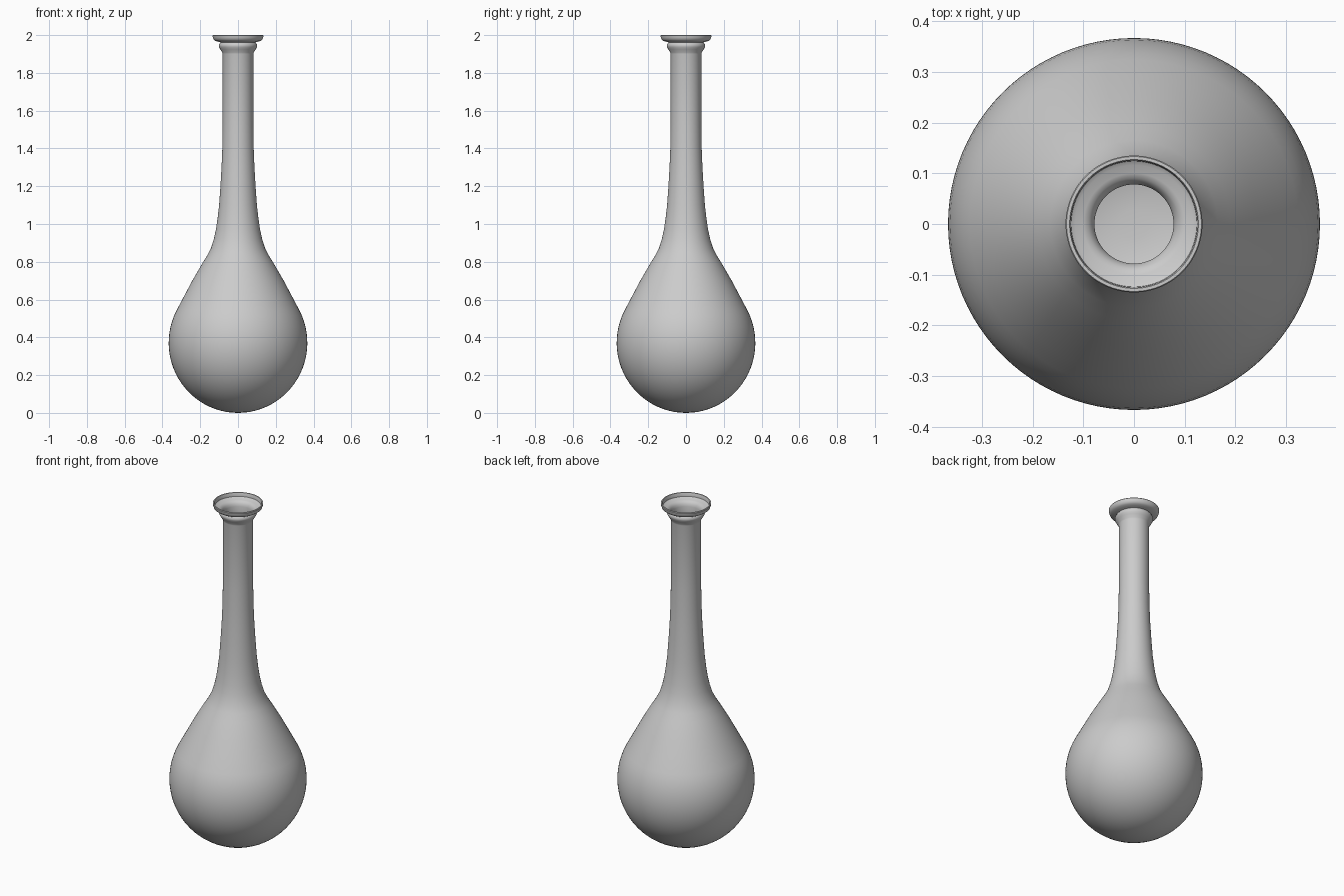
import bpy
import bmesh
import math

cube = bpy.data.objects.get("Cube")
if cube:
    bpy.data.objects.remove(cube, do_unlink=True)

SEGMENTS = 96
WALL = 0.003


def make_material(name, color):
    mat = bpy.data.materials.new(name)
    mat.use_nodes = True
    mat.diffuse_color = color
    mat.node_tree.nodes["Principled BSDF"].inputs["Base Color"].default_value = color
    return mat


def lathe(name, profile, mat):
    """Spin a list of (radius, height) points around the z axis."""
    bm = bmesh.new()
    verts = [bm.verts.new((r, 0, z)) for r, z in profile]
    edges = [bm.edges.new(pair) for pair in zip(verts, verts[1:])]
    bmesh.ops.spin(bm, geom=verts + edges, cent=(0, 0, 0), axis=(0, 0, 1),
                   angle=math.tau, steps=SEGMENTS, use_duplicate=False)
    bmesh.ops.remove_doubles(bm, verts=bm.verts, dist=0.0002)
    bmesh.ops.recalc_face_normals(bm, faces=bm.faces)
    mesh = bpy.data.meshes.new(name)
    bm.to_mesh(mesh)
    bm.free()
    mesh.materials.append(mat)
    obj = bpy.data.objects.new(name, mesh)
    bpy.context.collection.objects.link(obj)
    bpy.ops.object.select_all(action="DESELECT")
    obj.select_set(True)
    bpy.context.view_layer.objects.active = obj
    bpy.ops.object.shade_smooth_by_angle(angle=math.radians(40))
    return obj


# Round bulb
R = 0.367
steps = 24
bulb = []
for i in range(steps + 1):
    a = math.radians(-90 + 118 * i / steps)
    bulb.append((R * math.cos(a), 0.371 + 0.371 * math.sin(a)))

# Sloping shoulder and long neck
neck = [(0.295, 0.6), (0.242, 0.7), (0.19, 0.79), (0.165, 0.83), (0.144, 0.87),
        (0.128, 0.92), (0.117, 0.97), (0.108, 1.03), (0.1, 1.1), (0.093, 1.2),
        (0.087, 1.3), (0.083, 1.4), (0.081, 1.52), (0.081, 1.9)]

# Rounded collar and flared lip
collar = [(0.083, 1.908), (0.094, 1.925), (0.1, 1.937), (0.102, 1.946),
          (0.098, 1.955), (0.092, 1.962)]
lip = [(0.105, 1.965), (0.12, 1.969), (0.129, 1.976), (0.133, 1.986),
       (0.135, 1.997), (0.133, 2.0), (0.127, 2.0), (0.125, 1.996),
       (0.124, 1.978), (0.116, 1.973), (0.1, 1.97), (0.09, 1.965),
       (0.082, 1.955), (0.078, 1.94)]

# Inside wall, from the mouth back down to the bottom of the bulb
inside = [(max(r - WALL, 0), max(z, WALL)) for r, z in reversed(bulb + neck)]

glaze = make_material("plain grey", (0.6, 0.6, 0.6, 1))
lathe("bottle_vase", bulb + neck + collar + lip + inside, glaze)
